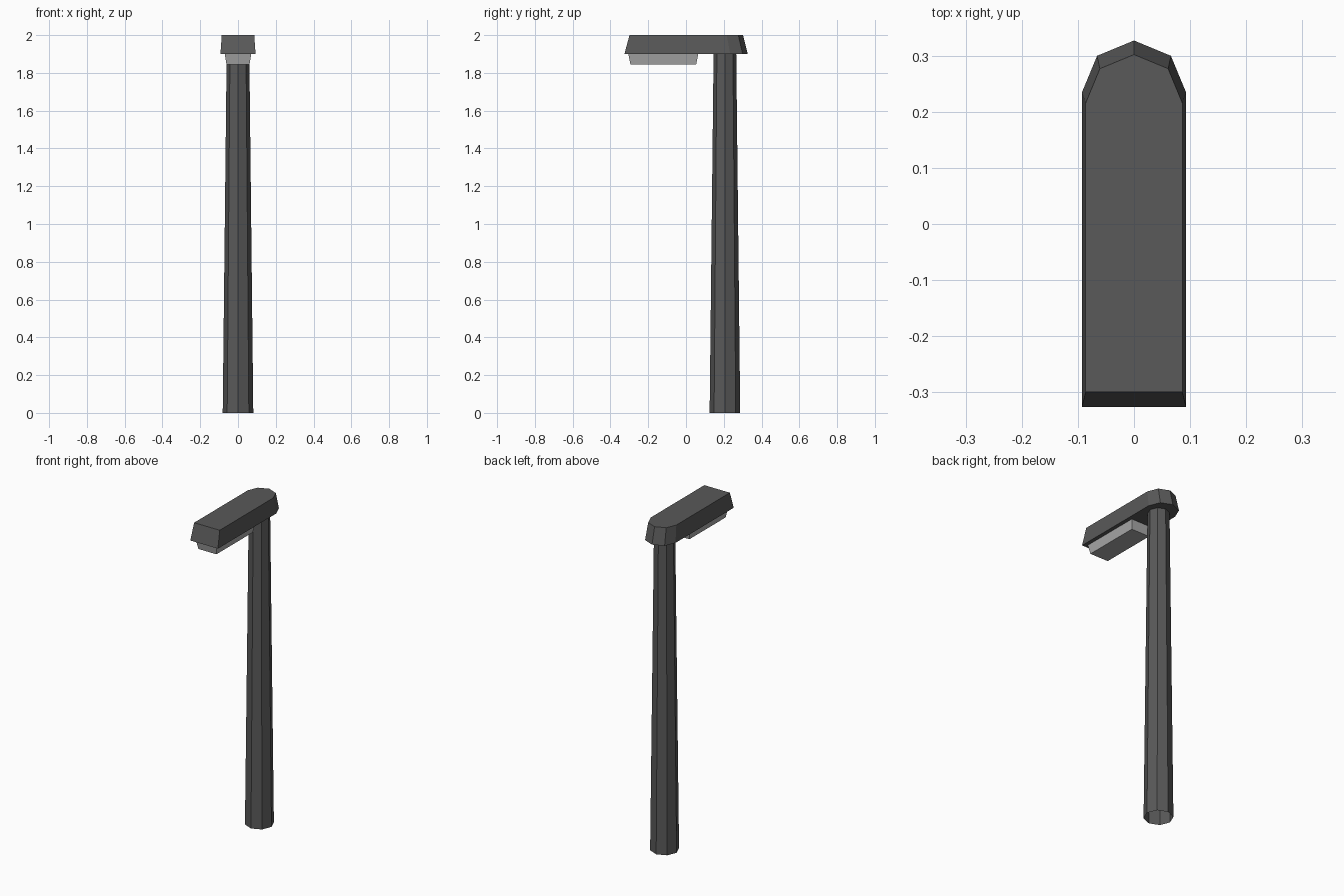
import bpy, bmesh
from math import sin, cos, pi

if "Cube" in bpy.data.objects:
    bpy.data.objects.remove(bpy.data.objects["Cube"])


def material(name, grey):
    mat = bpy.data.materials.new(name)
    mat.diffuse_color = (grey, grey, grey, 1)
    mat.use_nodes = True
    mat.node_tree.nodes["Principled BSDF"].inputs["Base Color"].default_value = mat.diffuse_color
    return mat


def loft(name, low, z0, high, z1, mat, caps=True):
    """Flat-faced solid between two matching outlines (counter-clockwise)."""
    bm = bmesh.new()
    a = [bm.verts.new((x, y, z0)) for x, y in low]
    b = [bm.verts.new((x, y, z1)) for x, y in high]
    n = len(a)
    for i in range(n):
        j = (i + 1) % n
        bm.faces.new((a[i], a[j], b[j], b[i]))
    if caps:
        bm.faces.new(a[::-1])
        bm.faces.new(b)
    mesh = bpy.data.meshes.new(name)
    bm.to_mesh(mesh)
    bm.free()
    mesh.materials.append(mat)
    obj = bpy.data.objects.new(name, mesh)
    bpy.context.collection.objects.link(obj)
    return obj


def arc(r, cy, count):
    return [(r * cos(i * pi / 4), cy + r * sin(i * pi / 4)) for i in range(count)]


def head_outline(r, cy, front):
    return arc(r, cy, 5) + [(-r, front), (r, front)]


def rect(w, y0, y1):
    return [(-w, y0), (w, y0), (w, y1), (-w, y1)]


dark = material("dark_metal", 0.1)
light = material("lamp_glass", 0.4)

# Tapered eight-sided pole, open at the ends
loft("pole", arc(0.081, 0.206, 8), 0, arc(0.06, 0.206, 8), 1.9, dark, caps=False)

# Lamp head with half-octagon back end
loft("lamp_head", head_outline(0.093, 0.234, -0.326), 1.9,
     head_outline(0.086, 0.216, -0.299), 2.0, dark)

# Light panel under the head
loft("light_panel", rect(0.061, -0.294, 0.054), 1.845,
     rect(0.07, -0.305, 0.065), 1.9, light)
